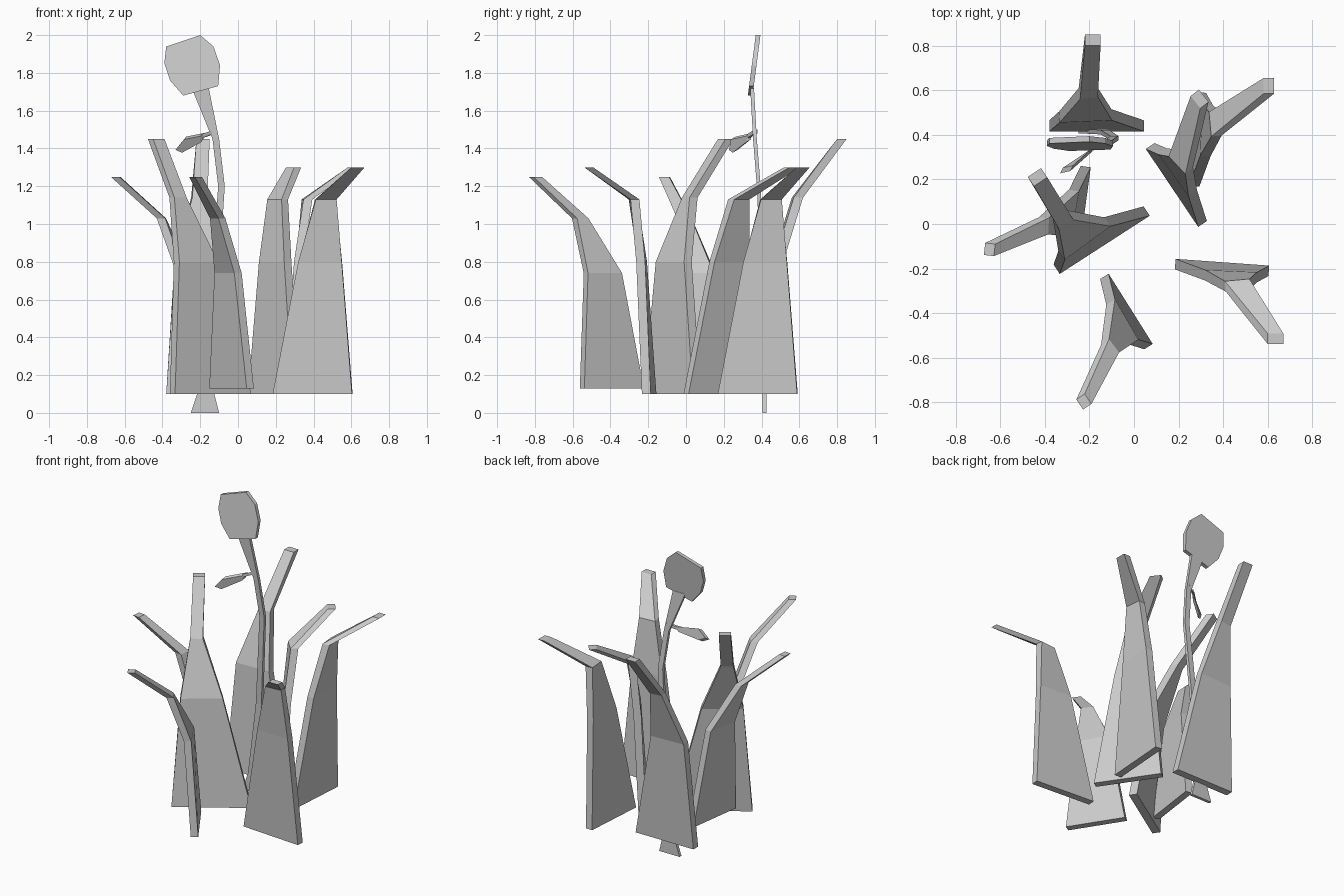
import bpy
import bmesh
from math import radians
from mathutils import Vector, Matrix

if "Cube" in bpy.data.objects:
    bpy.data.objects.remove(bpy.data.objects["Cube"], do_unlink=True)

grey = bpy.data.materials.new("plain_grey")
grey.use_nodes = True
grey.diffuse_color = (0.6, 0.6, 0.6, 1)
grey.node_tree.nodes["Principled BSDF"].inputs["Base Color"].default_value = (0.6, 0.6, 0.6, 1)


def finish(name, bm):
    """Turn a bmesh into a flat-shaded object with outward normals."""
    bmesh.ops.recalc_face_normals(bm, faces=bm.faces)
    mesh = bpy.data.meshes.new(name)
    bm.to_mesh(mesh)
    bm.free()
    mesh.materials.append(grey)
    obj = bpy.data.objects.new(name, mesh)
    bpy.context.collection.objects.link(obj)
    return obj


def loft(name, rings):
    """Skin a stack of four-cornered rings and cap both ends."""
    bm = bmesh.new()
    loops = [[bm.verts.new(p) for p in ring] for ring in rings]
    for low, high in zip(loops, loops[1:]):
        for i in range(4):
            j = (i + 1) % 4
            bm.faces.new((low[i], low[j], high[j], high[i]))
    bm.faces.new(loops[0])
    bm.faces.new(loops[-1])
    return finish(name, bm)


def strip(name, heights, edges, thickness):
    """Tapering bent slab; each edge pair holds the left and right x, y."""
    rings = []
    for z, (x0, y0, x1, y1) in zip(heights, edges):
        left, right = Vector((x0, y0, z)), Vector((x1, y1, z))
        along = (right - left).normalized()
        side = Vector((-along.y, along.x, 0)) * thickness / 2
        rings.append((left - side, right - side, right + side, left + side))
    return loft(name, rings)


def turned_copy(obj, name, pivot, target, degrees):
    """Duplicate a blade, turning it about its foot and moving the foot."""
    copy = obj.copy()
    copy.data = obj.data.copy()
    copy.name = name
    copy.data.transform(Matrix.Translation((*target, 0))
                        @ Matrix.Rotation(radians(degrees), 4, "Z")
                        @ Matrix.Translation((-pivot[0], -pivot[1], 0)))
    bpy.context.collection.objects.link(copy)


def plate(name, points, push):
    """Flat outline given a thickness along the push vector."""
    bm = bmesh.new()
    push = Vector(push)
    face = bm.faces.new([bm.verts.new(Vector(p) - push / 2) for p in points])
    new = bmesh.ops.extrude_face_region(bm, geom=[face], use_keep_orig=True)["geom"]
    moved = [v for v in new if isinstance(v, bmesh.types.BMVert)]
    bmesh.ops.translate(bm, vec=push, verts=moved)
    return finish(name, bm)


# Tall blades
tall = (0.1, 0.8, 1.14, 1.45)
strip("tall_blade_back", tall, [
    (-0.38, 0.44, 0.045, 0.44),
    (-0.335, 0.48, -0.10, 0.49),
    (-0.245, 0.585, -0.165, 0.595),
    (-0.22, 0.825, -0.15, 0.825)], 0.05)
strip("tall_blade_middle", tall, [
    (-0.347, -0.203, 0.057, 0.058),
    (-0.325, -0.14, -0.12, 0.01),
    (-0.35, 0.0, -0.285, 0.04),
    (-0.463, 0.19, -0.403, 0.23)], 0.05)

# Short blades, the second turned about its foot
short = strip("short_blade_front", (0.13, 0.74, 1.03, 1.25), [
    (-0.133, -0.235, 0.065, -0.55),
    (-0.105, -0.35, 0.0, -0.53),
    (-0.13, -0.53, -0.085, -0.59),
    (-0.24, -0.775, -0.21, -0.82)], 0.045)
turned_copy(short, "short_blade_right", (-0.034, -0.39), (-0.24, 0.075), -40)

# Medium blades, sharply bent at the top
medium = strip("medium_blade_front", (0.1, 0.8, 1.13, 1.3), [
    (0.185, -0.18, 0.605, -0.21),
    (0.32, -0.23, 0.55, -0.24),
    (0.41, -0.28, 0.52, -0.27),
    (0.6, -0.515, 0.67, -0.515)], 0.047)
foot = (0.395, -0.195)
turned_copy(medium, "medium_blade_left", foot, (0.285, 0.38), 90)
turned_copy(medium, "medium_blade_back", foot, (0.19, 0.175), 128)

# Flower stem, flared at the foot and under the head
strip("flower_stem", (0, 0.12, 0.6, 1.2, 1.45, 1.72), [
    (-0.25, 0.415, -0.10, 0.415),
    (-0.21, 0.415, -0.13, 0.415),
    (-0.15, 0.412, -0.11, 0.412),
    (-0.105, 0.385, -0.07, 0.385),
    (-0.135, 0.365, -0.10, 0.365),
    (-0.245, 0.35, -0.155, 0.35)], 0.02)

# Flower head, an eight-sided disc leaning back
outline = [(-0.38, 1.94), (-0.20, 2.0), (-0.13, 1.94), (-0.095, 1.84),
           (-0.105, 1.73), (-0.29, 1.68), (-0.36, 1.76), (-0.39, 1.85)]
plate("flower_head", [(x, 0.34 + (z - 1.68) * 0.13, z) for x, z in outline], (0, 0.025, 0))

# Small side leaf and its stalk
plate("side_leaf", [
    (-0.18, 0.34, 1.475), (-0.28, 0.25, 1.455), (-0.325, 0.24, 1.4),
    (-0.29, 0.26, 1.385), (-0.19, 0.33, 1.44)], (0.012, 0.025, 0.015))
plate("leaf_stalk", [
    (-0.12, 0.37, 1.5), (-0.19, 0.33, 1.475),
    (-0.19, 0.33, 1.455), (-0.12, 0.37, 1.48)], (0.008, 0.015, 0))
